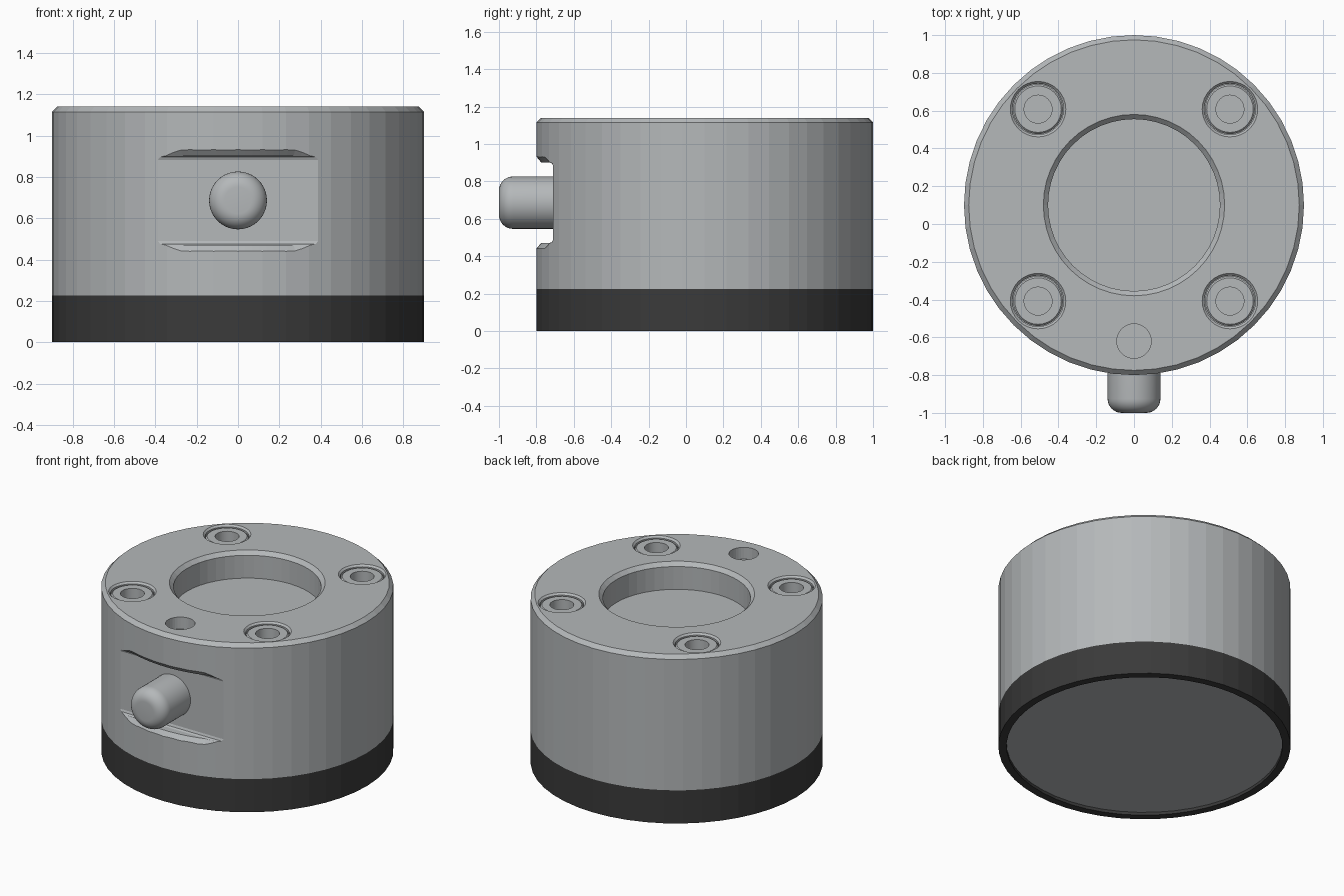
import bpy, bmesh, math

if "Cube" in bpy.data.objects:
    bpy.data.objects.remove(bpy.data.objects["Cube"])

CY = 0.1          # body axis sits at y = 0.1, the pin reaches forward to y = -1


def material(name, rgb):
    m = bpy.data.materials.new(name)
    m.diffuse_color = (*rgb, 1)
    m.use_nodes = True
    m.node_tree.nodes["Principled BSDF"].inputs["Base Color"].default_value = m.diffuse_color
    return m


METAL = material("grey metal", (0.46, 0.48, 0.49))
RUBBER = material("black rubber", (0.042, 0.042, 0.042))


def finish(bm, name, mat, smooth=None):
    bmesh.ops.recalc_face_normals(bm, faces=bm.faces)
    me = bpy.data.meshes.new(name)
    bm.to_mesh(me)
    bm.free()
    ob = bpy.data.objects.new(name, me)
    bpy.context.collection.objects.link(ob)
    if mat:
        me.materials.append(mat)
    if smooth:
        bpy.ops.object.select_all(action='DESELECT')
        bpy.context.view_layer.objects.active = ob
        ob.select_set(True)
        bpy.ops.object.shade_smooth_by_angle(angle=math.radians(smooth))
    return ob


def lathe(name, profile, n, place, mat=None, smooth=None, closed=False):
    """Turn an (r, h) profile about an axis; place maps (u, v, h) to a point."""
    bm = bmesh.new()
    rings = []
    for r, h in profile:
        if r == 0:
            rings.append([bm.verts.new(place(0, 0, h))] * n)
        else:
            rings.append([bm.verts.new(place(r * math.cos(2 * math.pi * i / n),
                                             r * math.sin(2 * math.pi * i / n), h))
                          for i in range(n)])
    pairs = list(zip(rings, rings[1:])) + ([(rings[-1], rings[0])] if closed else [])
    for a, b in pairs:
        for i in range(n):
            j = (i + 1) % n
            bm.faces.new(list(dict.fromkeys((a[i], a[j], b[j], b[i]))))
    return finish(bm, name, mat, smooth)


def upright(x, y):
    return lambda u, v, h: (x + u, y + v, h)


def cut(target, cutter):
    mod = target.modifiers.new("cut", 'BOOLEAN')
    mod.operation, mod.solver, mod.object = 'DIFFERENCE', 'EXACT', cutter
    bpy.context.view_layer.objects.active = target
    bpy.ops.object.modifier_apply(modifier=mod.name)
    bpy.data.objects.remove(cutter)


# Main body with chamfered rim and round recess in the top
body = lathe("body", [(0, .225), (.9, .225), (.9, 1.115), (.875, 1.14), (.48, 1.14),
                      (.455, 1.115), (.455, .96), (0, .96)], 48, upright(0, CY), METAL)

# Counterbored screws in the four corners
for sx in (-1, 1):
    for sy in (-1, 1):
        spot = upright(.508 * sx, CY + .508 * sy)
        cut(body, lathe("screw_cutter", [(0, 1.0), (.135, 1.0), (.135, 1.128),
                                         (.16, 1.153), (0, 1.153)], 32, spot))
        lathe("screw", [(0, .98), (.132, .98), (.132, 1.117), (.123, 1.126),
                        (.074, 1.126), (.074, 1.05), (0, 1.05)], 32, spot, METAL, 30)

# Small plain hole near the front edge
cut(body, lathe("hole_cutter", [(0, 1.06), (.091, 1.06), (.091, 1.2), (0, 1.2)],
                32, upright(0, -.62)))

# Flat front notch with filleted inner corners and chamfered outer edges
bm = bmesh.new()
sections = []
steps, limit = 24, math.acos(.81 / .908)
for k in range(steps + 1):
    a = limit * (2 * k / steps - 1)
    rf = .81 / math.cos(a)
    rb = rf + .02
    ri = max(rb + .001, .875)
    ro = ri + .05
    low = [(rf, .49), (rf + .006, .476), (rb, .47), (ri, .47), (ro, .41)]
    prof = low + [(r, 1.372 - z) for r, z in reversed(low)]
    sections.append([bm.verts.new((r * math.sin(a), CY - r * math.cos(a), z))
                     for r, z in prof])
for s, t in zip(sections, sections[1:]):
    for i in range(len(s)):
        j = (i + 1) % len(s)
        bm.faces.new((s[i], s[j], t[j], t[i]))
bm.faces.new(sections[0])
bm.faces.new(sections[-1])
cut(body, finish(bm, "notch_cutter", None))

# Rubber base band, open underneath, with a metal plate set into it
lathe("base_band", [(.85, 0), (.9, 0), (.9, .225), (.85, .225)], 48,
      upright(0, CY), RUBBER, closed=True)
lathe("base_plate", [(0, .02), (.85, .02), (.85, .2), (0, .2)], 48, upright(0, CY), METAL)

# Front pin with rounded tip
R, F = .14, .075
tip = [(R - F + F * math.cos(t), .925 + F * math.sin(t))
       for t in (math.pi / 2 * i / 8 for i in range(9))]
lathe("front_pin", [(0, .66), (R, .66)] + tip + [(0, 1.0)], 40,
      lambda u, v, h: (u, -h, .686 + v), METAL, 35)
